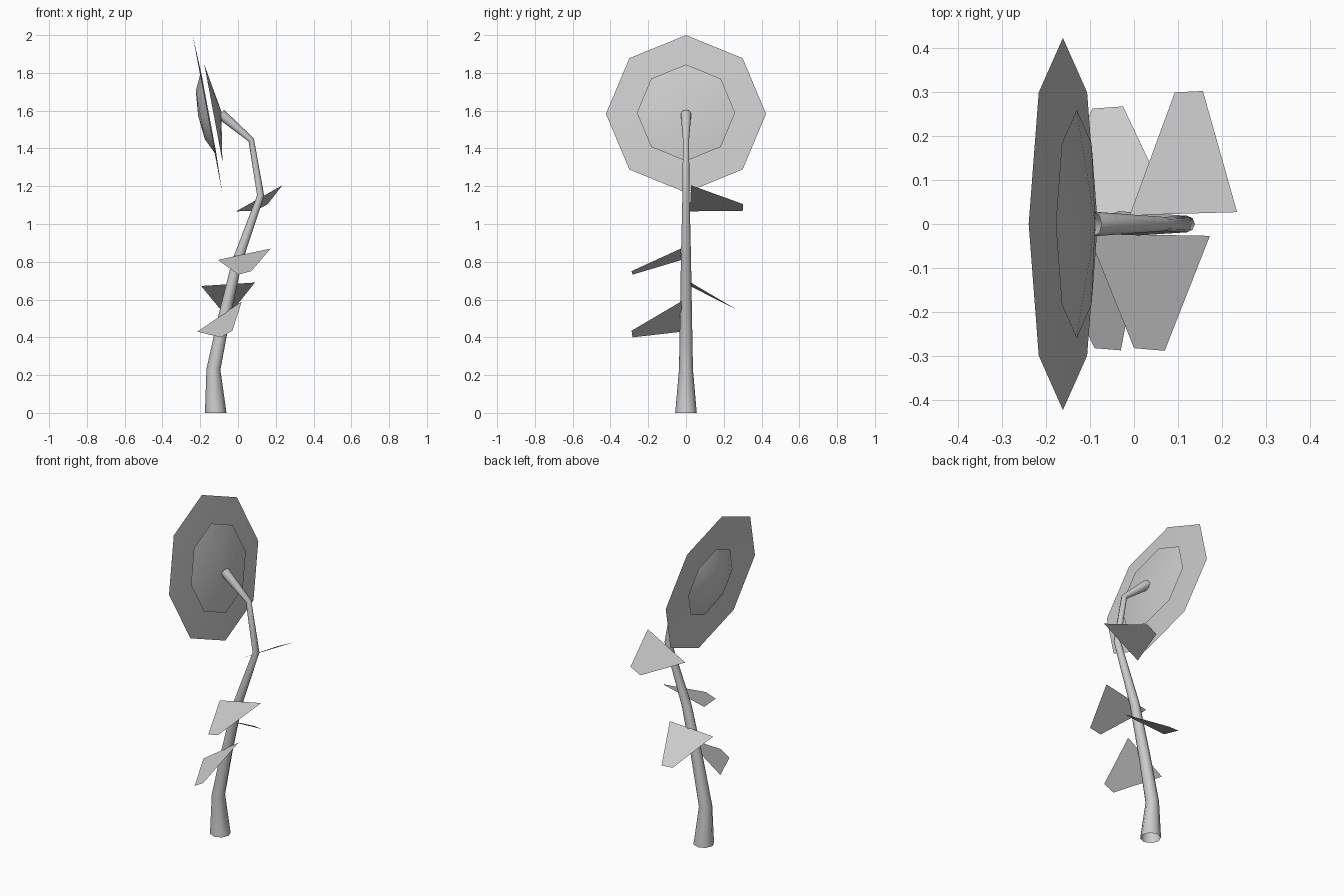
import bpy, bmesh
from math import sin, cos, pi
from mathutils import Vector

if "Cube" in bpy.data.objects:
    bpy.data.objects.remove(bpy.data.objects["Cube"])

SIDES = 8


def make_object(name, rings, tip=None, smooth=True):
    """Skin a list of point rings, optionally closing the last one to a tip."""
    bm = bmesh.new()
    loops = [[bm.verts.new(p) for p in ring] for ring in rings]
    for a, b in zip(loops, loops[1:]):
        for i in range(len(a)):
            j = (i + 1) % len(a)
            bm.faces.new((a[i], a[j], b[j], b[i]))
    if tip is not None:
        t = bm.verts.new(tip)
        last = loops[-1]
        for i in range(len(last)):
            bm.faces.new((last[i], last[(i + 1) % len(last)], t))
    bmesh.ops.recalc_face_normals(bm, faces=bm.faces)
    for f in bm.faces:
        f.smooth = smooth
    mesh = bpy.data.meshes.new(name)
    bm.to_mesh(mesh)
    bm.free()
    obj = bpy.data.objects.new(name, mesh)
    bpy.context.collection.objects.link(obj)
    return obj


def ring(center, u, v, r):
    return [center + u * (r * cos(2 * pi * i / SIDES)) + v * (r * sin(2 * pi * i / SIDES))
            for i in range(SIDES)]


Y = Vector((0, 1, 0))

# Bent, tapering stem: x, z, radius
path = [(-0.118, 0, 0.057), (-0.13, 0.23, 0.037), (-0.075, 0.5, 0.032),
        (-0.005, 0.8, 0.027), (0.12, 1.15, 0.019), (0.07, 1.445, 0.016),
        (-0.092, 1.583, 0.028)]
pts = [Vector((x, 0, z)) for x, z, r in path]
stem_rings = []
for i, p in enumerate(pts):
    before = (p - pts[i - 1]).normalized() if i else Vector((0, 0, 1))
    after = (pts[i + 1] - p).normalized() if i + 1 < len(pts) else before
    d = (before + after).normalized() if i else Vector((0, 0, 1))
    stem_rings.append(ring(p, Y.cross(d), Y, path[i][2]))
make_object("stem", stem_rings)

# Tilted flower head: rings are (radius, distance towards the face)
center = Vector((-0.162, 0, 1.583))
face = Vector((-0.983, 0, -0.184)).normalized()
up = Vector((-0.184, 0, 0.983)).normalized()


def head_part(name, profile, tip_depth):
    rings = [ring(center + face * d, up, Y, r) for r, d in profile]
    return make_object(name, rings, center + face * tip_depth)


head_part("petals", [(0.424, 0), (0.21, -0.008)], 0)
head_part("seed_face", [(0.21, 0), (0.13, 0.038)], 0.05)
head_part("flower_back", [(0.26, -0.032)], -0.075)

# Four flat leaves: base corners, then tip corners
leaves = [
    [(-0.215, -0.02, 0.43), (0.02, -0.025, 0.59), (-0.03, -0.288, 0.435), (-0.09, -0.283, 0.40)],
    [(-0.195, 0.02, 0.672), (0.09, 0.025, 0.69), (-0.025, 0.268, 0.547), (-0.095, 0.263, 0.55)],
    [(-0.105, -0.022, 0.81), (0.173, -0.027, 0.87), (0.07, -0.289, 0.75), (0.0, -0.283, 0.732)],
    [(-0.01, 0.02, 1.067), (0.235, 0.027, 1.205), (0.157, 0.303, 1.105), (0.093, 0.30, 1.07)],
]
for n, corners in enumerate(leaves, 1):
    mesh = bpy.data.meshes.new(f"leaf_{n}")
    mesh.from_pydata(corners, [], [(0, 1, 2, 3)])
    bpy.context.collection.objects.link(bpy.data.objects.new(f"leaf_{n}", mesh))
